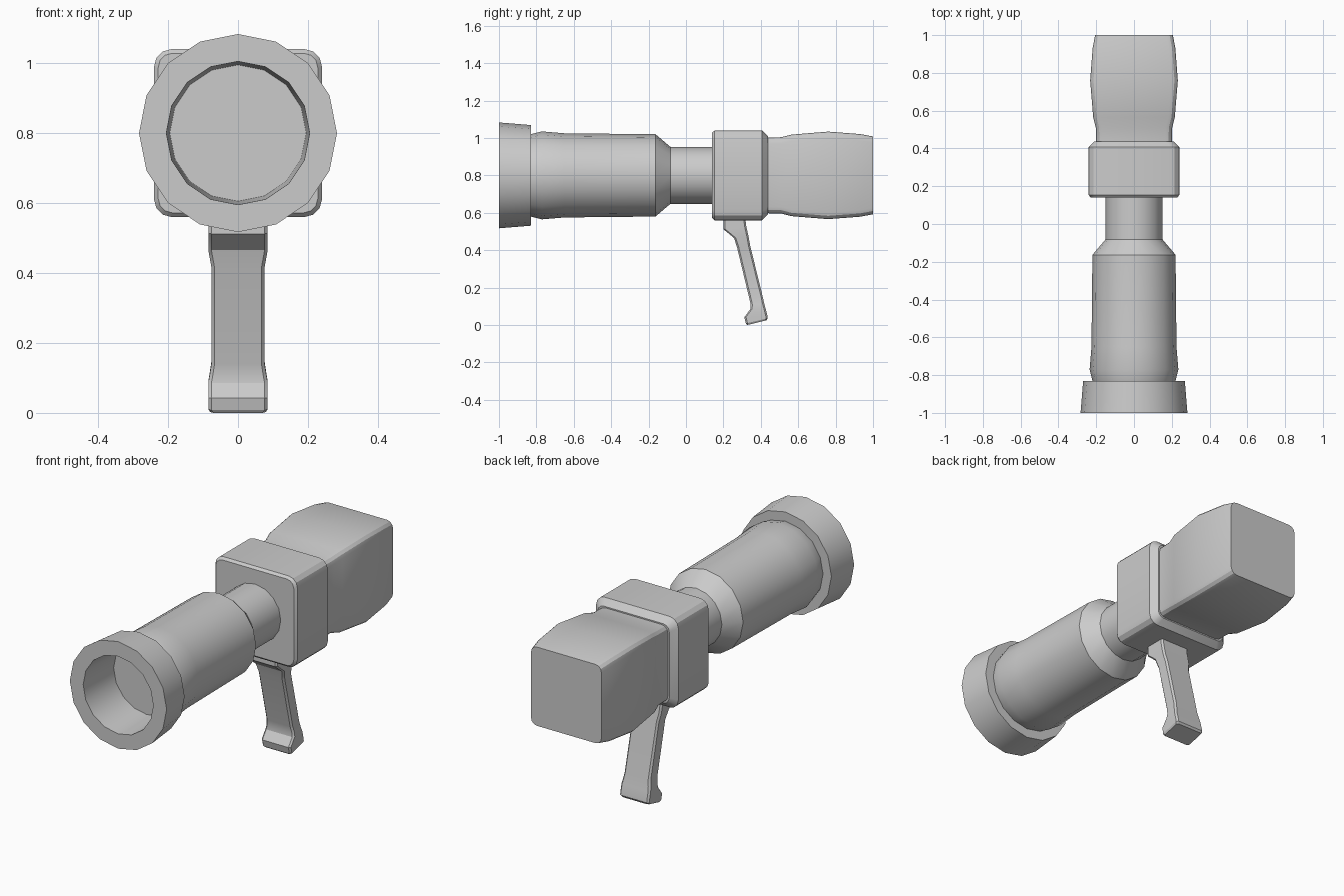
import bpy, bmesh, math
from mathutils import Vector

if "Cube" in bpy.data.objects:
    bpy.data.objects.remove(bpy.data.objects["Cube"])

AXIS_Z = 0.8


def loft(name, rings, angle=32):
    """Skin a list of equal-length point rings and cap both ends."""
    bm = bmesh.new()
    loops = [[bm.verts.new(p) for p in ring] for ring in rings]
    n = len(loops[0])
    for a, b in zip(loops, loops[1:]):
        for i in range(n):
            j = (i + 1) % n
            bm.faces.new((a[i], a[j], b[j], b[i]))
    bm.faces.new(loops[0])
    bm.faces.new(loops[-1])
    bmesh.ops.recalc_face_normals(bm, faces=bm.faces)
    mesh = bpy.data.meshes.new(name)
    bm.to_mesh(mesh)
    bm.free()
    ob = bpy.data.objects.new(name, mesh)
    bpy.context.collection.objects.link(ob)
    bpy.ops.object.select_all(action='DESELECT')
    ob.select_set(True)
    bpy.context.view_layer.objects.active = ob
    bpy.ops.object.shade_smooth_by_angle(angle=math.radians(angle))
    return ob


def circle(r, y, n=16):
    return [(r * math.cos(2 * math.pi * i / n), y,
             AXIS_Z + r * math.sin(2 * math.pi * i / n)) for i in range(n)]


def rounded_square(y, hx, hz, r, steps=3):
    pts = []
    for q, (sx, sz) in enumerate(((1, 1), (-1, 1), (-1, -1), (1, -1))):
        for k in range(steps + 1):
            a = math.pi / 2 * (q + k / steps)
            pts.append((sx * (hx - r) + r * math.cos(a), y,
                        AXIS_Z + sz * (hz - r) + r * math.sin(a)))
    return pts


def handle_ring(front, back, hw, c=0.009):
    f, b = Vector((0, *front)), Vector((0, *back))
    d = (b - f).normalized() * c
    x = Vector((hw, 0, 0))
    xi = Vector((hw - c, 0, 0))
    return [f - xi, f + xi, f + d + x, b - d + x,
            b + xi, b - xi, b - d - x, f + d - x]


# Hollow muzzle collar, barrel and neck in one turned profile
loft("barrel", [circle(r, y) for r, y in (
    (0.195, -0.76), (0.205, -1.0), (0.283, -1.0), (0.269, -0.83),
    (0.22, -0.83), (0.235, -0.77), (0.225, -0.65), (0.22, -0.163),
    (0.152, -0.083), (0.152, 0.17))])

# Square central block with chamfered ends
loft("center_block", [rounded_square(y, h, h, r) for y, h, r in (
    (0.14, 0.228, 0.04), (0.153, 0.24, 0.05),
    (0.407, 0.24, 0.05), (0.438, 0.209, 0.035))], 25)

# Bulging rear housing
loft("rear_housing", [rounded_square(y, h, h + 0.002, 0.035) for y, h in (
    (0.42, 0.2), (0.51, 0.202), (0.565, 0.216), (0.76, 0.232),
    (0.93, 0.219), (1.0, 0.206))], 25)

# Slanted grip: front edge point, back edge point, half width
loft("grip", [handle_ring(*s) for s in (
    ((0.2, 0.58), (0.316, 0.58), 0.085),
    ((0.2, 0.512), (0.322, 0.53), 0.085),
    ((0.257, 0.465), (0.335, 0.47), 0.085),
    ((0.273, 0.415), (0.343, 0.425), 0.076),
    ((0.339, 0.14), (0.411, 0.148), 0.076),
    ((0.346, 0.108), (0.418, 0.115), 0.081),
    ((0.344, 0.085), (0.425, 0.09), 0.085),
    ((0.312, 0.042), (0.435, 0.05), 0.085),
    ((0.32, 0.008), (0.437, 0.036), 0.085),
    ((0.327, 0.0), (0.43, 0.025), 0.079))], 25)
